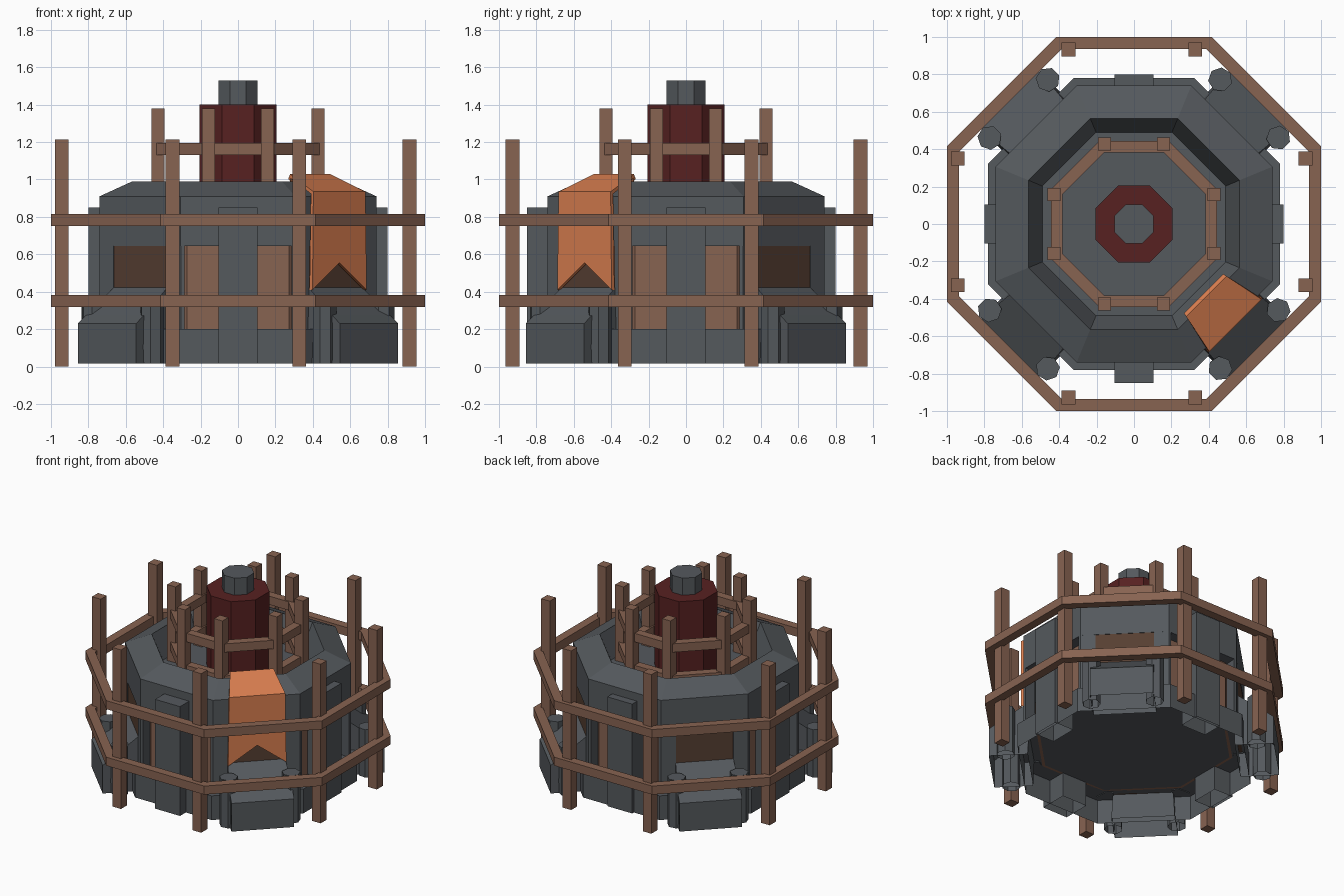
import bpy, bmesh, math
from mathutils import Matrix, Vector

if "Cube" in bpy.data.objects:
    bpy.data.objects.remove(bpy.data.objects["Cube"])


def material(name, rgb):
    m = bpy.data.materials.new(name)
    m.diffuse_color = (*rgb, 1)
    m.use_nodes = True
    m.node_tree.nodes["Principled BSDF"].inputs["Base Color"].default_value = m.diffuse_color
    return m


STONE = material("grey stone", (0.090, 0.100, 0.110))
WOOD = material("brown wood", (0.245, 0.125, 0.083))
DARK_WOOD = material("dark wood", (0.095, 0.050, 0.032))
RED = material("dark red", (0.095, 0.015, 0.015))
ORANGE = material("orange cloth", (0.70, 0.21, 0.08))
C8 = math.cos(math.pi / 8)
Q = math.pi / 4


def finish(name, bm, mat, open_bottom=False):
    bmesh.ops.recalc_face_normals(bm, faces=bm.faces)
    if open_bottom:
        low = min(v.co.z for v in bm.verts) + .001
        bmesh.ops.delete(bm, geom=[f for f in bm.faces if all(v.co.z < low for v in f.verts)],
                         context='FACES_ONLY')
    me = bpy.data.meshes.new(name)
    bm.to_mesh(me)
    bm.free()
    me.materials.append(mat)
    ob = bpy.data.objects.new(name, me)
    bpy.context.collection.objects.link(ob)
    return ob


def octagon_lathe(name, profile, mat, closed=False, open_bottom=False):
    """Sweep (apothem, z) points round eight flat sides."""
    bm = bmesh.new()
    rings = []
    for a, z in profile:
        r = a / C8
        rings.append([bm.verts.new((r * math.cos((i + .5) * Q), r * math.sin((i + .5) * Q), z))
                      for i in range(8)])
    pairs = list(zip(rings, rings[1:]))
    if closed:
        pairs.append((rings[-1], rings[0]))
    else:
        bm.faces.new(rings[0])
        bm.faces.new(rings[-1])
    for lo, hi in pairs:
        for i in range(8):
            j = (i + 1) % 8
            bm.faces.new((lo[i], lo[j], hi[j], hi[i]))
    return finish(name, bm, mat, open_bottom)


def octagon_band(name, inner, outer, z0, z1, mat):
    return octagon_lathe(name, [(inner, z0), (outer, z0), (outer, z1), (inner, z1)], mat, True)


def box(name, x, y, z, mat, open_bottom=False):
    bm = bmesh.new()
    size = [b - a for a, b in (x, y, z)]
    mid = [(a + b) / 2 for a, b in (x, y, z)]
    bmesh.ops.create_cube(bm, size=1, matrix=Matrix.Translation(mid) @ Matrix.Diagonal((*size, 1)))
    return finish(name, bm, mat, open_bottom)


def post(name, x, y, z0, z1, s, mat):
    return box(name, (x - s / 2, x + s / 2), (y - s / 2, y + s / 2), (z0, z1), mat)


def loft(name, a, b, mat, open_bottom=False):
    """Solid between two matching outlines."""
    bm = bmesh.new()
    va, vb = [[bm.verts.new(p) for p in pts] for pts in (a, b)]
    n = len(va)
    bm.faces.new(va)
    bm.faces.new(vb)
    for i in range(n):
        bm.faces.new((va[i], va[(i + 1) % n], vb[(i + 1) % n], vb[i]))
    return finish(name, bm, mat, open_bottom)


# Main octagonal body: hollow base, recessed timber wall, upper wall with sunken deck
octagon_lathe("base", [(.78, .015), (.78, .20)], STONE, open_bottom=True)
octagon_band("timber_wall", .64, .66, .20, .65, WOOD)
octagon_lathe("upper_wall_and_deck", [(.64, .645), (.74, .645), (.74, .91), (.565, .99),
                                      (.49, .80)], STONE)

# Corner pillars, two per quadrant
corner = [(.285, .74), (.306, .74), (.38, .666), (.335, .621), (.29, .65)]
for sx in (-1, 1):
    for sy in (-1, 1):
        for swap in (0, 1):
            pts = [(y, x) if swap else (x, y) for x, y in corner]
            loft("corner_pillar", [(sx * x, sy * y, .195) for x, y in pts],
                 [(sx * x, sy * y, .65) for x, y in pts], STONE)

# Flat buttress in the middle of each main side; the front one is deeper
for i, depth in enumerate((.80, .80, .80, .85)):
    b = box("buttress", (.64, depth), (-.105, .105), (.015, .85), STONE, True)
    b.rotation_euler.z = i * math.pi / 2

# Dark hatches, sloped pedestals and small columns on the diagonals, open underneath
side = [(.72, .015, .22), (.99, .015, .22), (.99, .23, .22), (.93, .275, .22), (.70, .45, .20)]
for i in range(4):
    turn = Q + i * math.pi / 2
    hatch = box("dark_hatch", (.70, .737), (-.205, .205), (.20, .645), DARK_WOOD)
    hatch.rotation_euler.z = turn
    p = loft("pedestal", [(r, -w, z) for r, z, w in side], [(r, w, z) for r, z, w in side],
             STONE, True)
    p.rotation_euler.z = turn
    for s in (-1, 1):
        bm = bmesh.new()
        bmesh.ops.create_cone(bm, cap_ends=True, segments=7, radius1=.065, radius2=.065, depth=.365,
                              matrix=Matrix.Translation((.872, s * .22, .1975)))
        finish("pedestal_column", bm, STONE, True).rotation_euler.z = turn

# Outer scaffold: two rails and eight posts
for z in (.318, .75):
    octagon_band("outer_rail", .935, 1.0, z, z + .065, WOOD)
for t in (-.35, .328):
    for y in (-.928, .933):
        post("outer_post", t, y, 0, 1.215, .073, WOOD)
    for x in (-.942, .917):
        post("outer_post", x, -t, 0, 1.215, .073, WOOD)

# Inner scaffold round the chimney
for z in (.885, 1.13):
    octagon_band("inner_rail", .382, .445, z, z + .065, WOOD)
for s in (-1, 1):
    for t in (-.158, .158):
        post("inner_post", t, s * .428, .79, 1.38, .07, WOOD)
        post("inner_post", s * .428, t, .79, 1.38, .07, WOOD)

# Chimney
octagon_lathe("chimney", [(.206, .79), (.206, 1.40)], RED)
octagon_lathe("chimney_tip", [(.105, 1.38), (.105, 1.53)], STONE)

# Swallow-tailed banner draped over the front right diagonal
rows = [(.527, 1.005, .148, 1.005), (.548, 1.028, .153, 1.028), (.767, .935, .197, .935),
        (.768, .41, .205, .555)]
bm = bmesh.new()
grid = [[bm.verts.new(p) for p in ((r, -w, z), (r, 0, zm), (r, w, z))] for r, z, w, zm in rows]
for lo, hi in zip(grid, grid[1:]):
    for k in (0, 1):
        bm.faces.new((lo[k], hi[k], hi[k + 1], lo[k + 1]))
banner = finish("banner", bm, ORANGE)
banner.rotation_euler.z = -Q
solid = banner.modifiers.new("cloth thickness", 'SOLIDIFY')
solid.thickness = .022
solid.offset = -1
